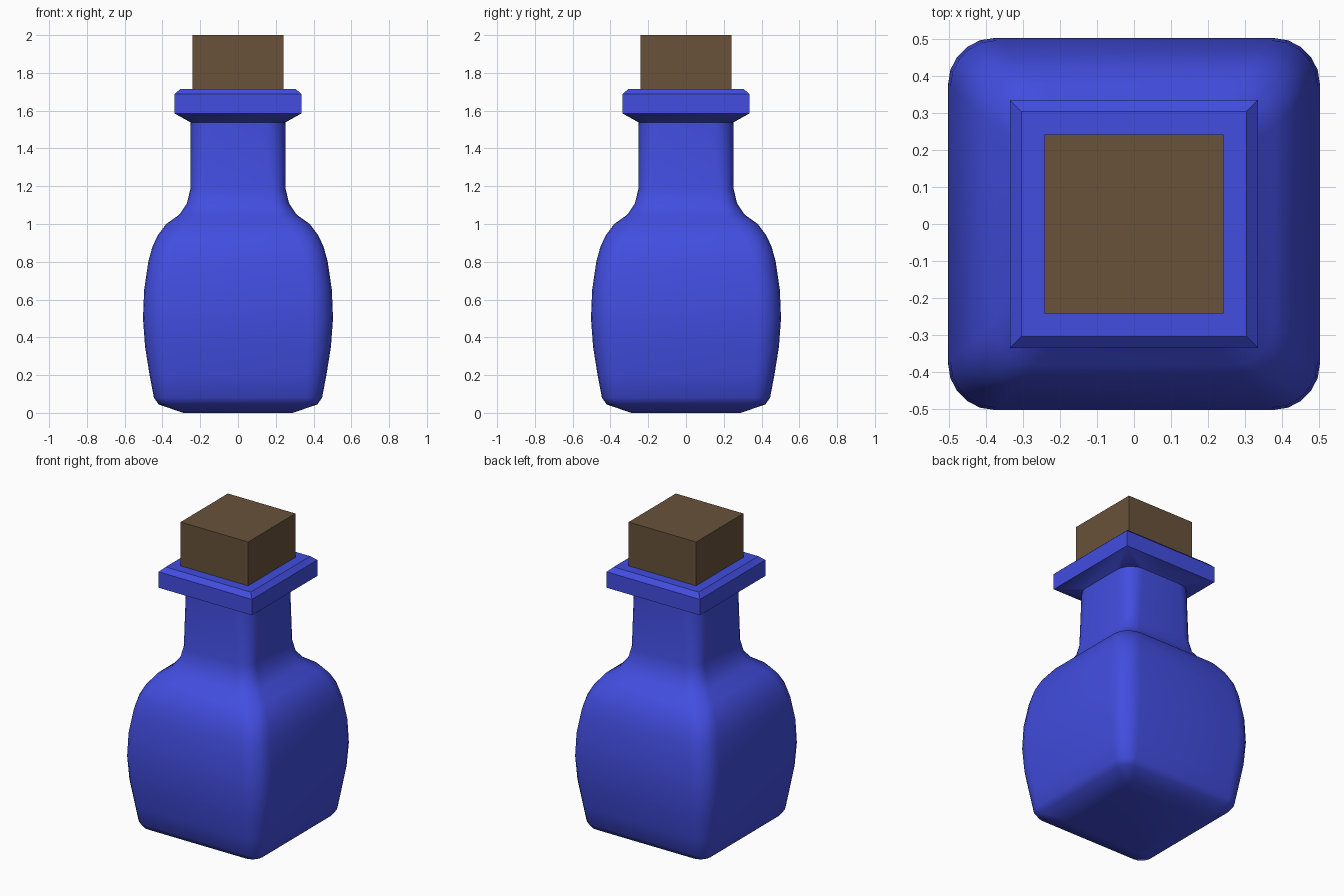
import bpy, bmesh, math

cube = bpy.data.objects.get("Cube")
if cube:
    bpy.data.objects.remove(cube, do_unlink=True)


def make_material(name, color):
    mat = bpy.data.materials.new(name)
    mat.use_nodes = True
    mat.diffuse_color = color
    mat.node_tree.nodes["Principled BSDF"].inputs["Base Color"].default_value = color
    return mat


def rounded_square(half, radius, steps=5):
    """Points around a square with rounded corners, the same count for any radius."""
    points = []
    for corner in range(4):
        middle = math.radians(45 + 90 * corner)
        cx = math.copysign(half - radius, math.cos(middle))
        cy = math.copysign(half - radius, math.sin(middle))
        for i in range(steps + 1):
            a = math.radians(90 * (corner + i / steps))
            points.append((cx + radius * math.cos(a), cy + radius * math.sin(a)))
    return points


def loft(name, profile, mat, angle):
    """Stack rounded squares given as (half width, height, corner radius)."""
    bm = bmesh.new()
    rings = [[bm.verts.new((x, y, z)) for x, y in rounded_square(half, radius)]
             for half, z, radius in profile]
    for low, high in zip(rings, rings[1:]):
        for i in range(len(low)):
            j = (i + 1) % len(low)
            bm.faces.new((low[i], low[j], high[j], high[i]))
    bm.faces.new(rings[0][::-1])
    bm.faces.new(rings[-1])
    bmesh.ops.remove_doubles(bm, verts=bm.verts, dist=0.0001)
    bmesh.ops.recalc_face_normals(bm, faces=bm.faces)
    mesh = bpy.data.meshes.new(name)
    bm.to_mesh(mesh)
    bm.free()
    mesh.materials.append(mat)
    obj = bpy.data.objects.new(name, mesh)
    bpy.context.collection.objects.link(obj)
    bpy.ops.object.select_all(action="DESELECT")
    obj.select_set(True)
    bpy.context.view_layer.objects.active = obj
    bpy.ops.object.shade_smooth_by_angle(angle=math.radians(angle))
    return obj


glass = make_material("blue glass", (0.054, 0.075, 0.74, 1))
wood = make_material("brown cork", (0.138, 0.085, 0.042, 1))

# Bottle body, shoulder and neck
loft("bottle_body", [
    (0.29, 0.0, 0.03), (0.42, 0.045, 0.07), (0.445, 0.08, 0.09),
    (0.468, 0.2, 0.11), (0.492, 0.35, 0.12), (0.503, 0.5, 0.125),
    (0.497, 0.65, 0.125), (0.475, 0.8, 0.125), (0.453, 0.88, 0.12),
    (0.425, 0.94, 0.12), (0.38, 1.0, 0.115), (0.31, 1.05, 0.1),
    (0.27, 1.11, 0.09), (0.251, 1.19, 0.08), (0.251, 1.54, 0.11),
], glass, 40)

# Square lip, flaring from the rounded neck to sharp corners
loft("bottle_lip", [
    (0.251, 1.538, 0.11), (0.335, 1.585, 0), (0.335, 1.688, 0), (0.305, 1.716, 0),
], glass, 20)

# Cork stopper
loft("cork", [(0.242, 1.69, 0), (0.242, 2.0, 0)], wood, 20)
